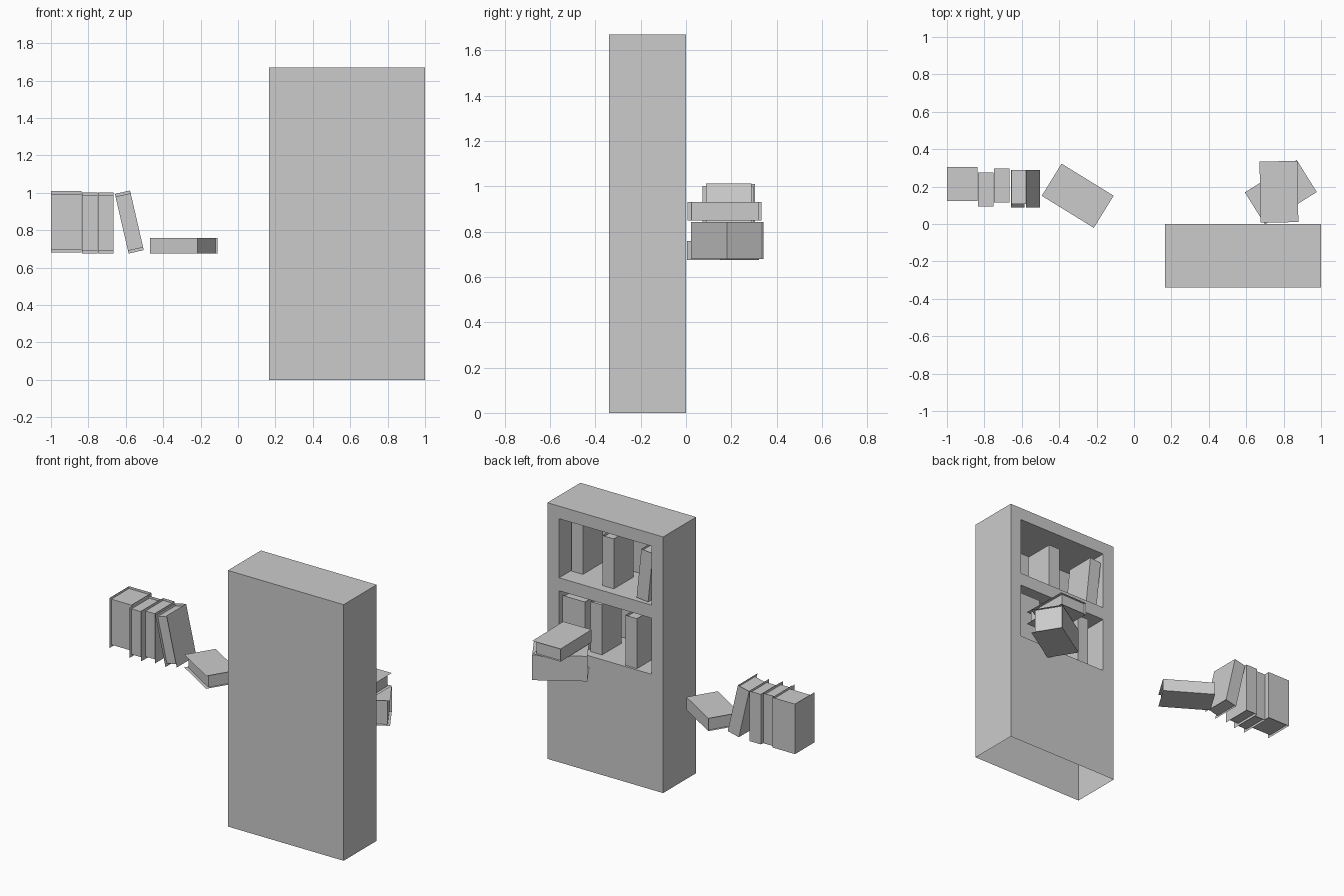
import bpy, math
from mathutils import Matrix, Vector

if "Cube" in bpy.data.objects:
    bpy.data.objects.remove(bpy.data.objects["Cube"])

H, D = 0.327, 0.202          # book height and cover depth


def make(name, verts, faces, mat=Matrix()):
    me = bpy.data.meshes.new(name)
    me.from_pydata([mat @ Vector(v) for v in verts], [], faces)
    ob = bpy.data.objects.new(name, me)
    bpy.context.collection.objects.link(ob)
    return ob


def book(name, t, centre, spine=90, lying=False, lean=0):
    """Thin folded cover around a recessed page block; spine is a heading in degrees."""
    a, h, d = t / 2, H / 2, D / 2
    p, e = h - 0.015, -d + 0.02
    verts = [(x, y, z) for x, y in ((-a, -d), (-a, d), (a, d), (a, -d)) for z in (-h, h)]
    faces = [(0, 1, 3, 2), (2, 3, 5, 4), (4, 5, 7, 6)]            # cover
    verts += [(x, y, z) for x, y in ((-a, e), (-a, d), (a, d), (a, e)) for z in (-p, p)]
    faces += [(8, 14, 15, 9), (9, 15, 13, 11), (8, 10, 12, 14)]   # pages
    m = Matrix.Translation(centre) @ Matrix.Rotation(math.radians(spine - 90), 4, 'Z')
    m = m @ Matrix.Rotation(math.radians(lean), 4, 'Y')
    if lying:
        m = m @ Matrix.Rotation(math.radians(-90), 4, 'Y')
    return make(name, verts, faces, m)


# Cabinet shell: open underneath, two recessed compartments in the +y face
X = [0.165, 0.25, 0.915, 1.0]
Z = [0, 0.752, 1.118, 1.203, 1.588, 1.67]
F, R = -0.34, -0.325
verts = [(x, 0, z) for z in Z for x in X]
faces = []
for j in range(5):
    for i in range(3):
        k = j * 4 + i
        if i == 1 and j in (1, 3):
            b = len(verts)
            ring = (k, k + 1, k + 5, k + 4)
            verts += [(verts[v][0], R, verts[v][2]) for v in ring]
            for n in range(4):
                q = (n + 1) % 4
                faces.append((ring[n], b + n, b + q, ring[q]))
            faces.append((b + 3, b + 2, b + 1, b))
        else:
            faces.append((k + 4, k + 5, k + 1, k))
b = len(verts)
verts += [(X[0], F, 0), (X[3], F, 0), (X[3], F, Z[5]), (X[0], F, Z[5])]
faces += [(b, b + 1, b + 2, b + 3),
          (b + 3, b + 2, 23, 22, 21, 20),
          (b, b + 3, 20, 16, 12, 8, 4, 0),
          (b + 1, 3, 7, 11, 15, 19, 23, b + 2)]
make("bookcase", verts, faces)

THIN, THICK = 0.083, 0.163

# Loose upright row: (left x, spine y, base z, thickness)
for n, (x, y, z, t) in enumerate([(-1.0, 0.305, 0.682, THICK), (-0.833, 0.275, 0.675, THIN),
                                  (-0.748, 0.297, 0.675, THIN)]):
    book(f"row_book_{n}", t, (x + t / 2, y - D / 2, z + H / 2))
book("row_leaning_book", THIN, (-0.581, 0.189, 0.844), lean=-13)
book("row_lying_book", THIN, (-0.301, 0.151, 0.716), spine=58.4, lying=True)

# Loose stack of two
book("stack_lower_book", THICK, (0.785, 0.17, 0.76), spine=122, lying=True)
book("stack_upper_book", THIN, (0.775, 0.172, 0.89), spine=181, lying=True)

# Books on the shelves: (right x, spine y, floor z, thickness)
for n, (x, y, z, t) in enumerate([(0.908, -0.115, 1.205, THIN), (0.642, -0.055, 1.205, THIN),
                                  (0.91, -0.026, 0.754, THICK), (0.724, -0.05, 0.754, THIN),
                                  (0.445, -0.012, 0.754, THIN)]):
    book(f"shelf_book_{n}", t, (x - t / 2, y - D / 2, z + H / 2))
book("shelf_leaning_book", THIN, (0.312, -0.02 - D / 2, 1.372), lean=-6)
